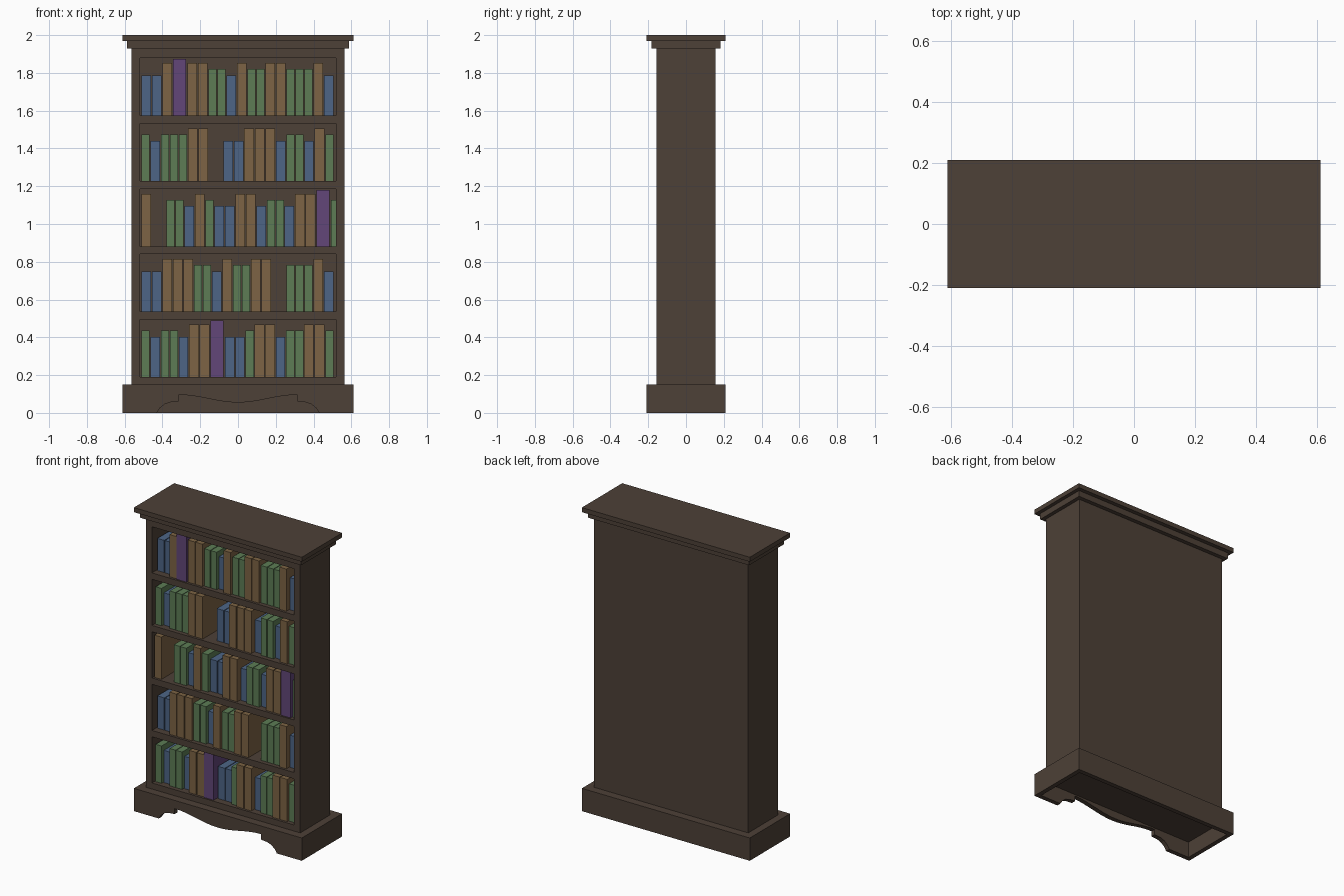
import bpy, bmesh, math

if "Cube" in bpy.data.objects:
    bpy.data.objects.remove(bpy.data.objects["Cube"])


def material(name, rgb):
    m = bpy.data.materials.new(name)
    m.diffuse_color = (*rgb, 1)
    m.use_nodes = True
    m.node_tree.nodes["Principled BSDF"].inputs["Base Color"].default_value = m.diffuse_color
    return m


WOOD = material("dark_wood", (0.075, 0.052, 0.038))


def finish(name, bm, mat):
    bmesh.ops.recalc_face_normals(bm, faces=bm.faces)
    me = bpy.data.meshes.new(name)
    bm.to_mesh(me)
    bm.free()
    ob = bpy.data.objects.new(name, me)
    bpy.context.collection.objects.link(ob)
    if mat:
        me.materials.append(mat)
    return ob


def box(name, x, y, z, mat=WOOD):
    """Box from (min, max) pairs."""
    bm = bmesh.new()
    bmesh.ops.create_cube(bm, size=1)
    for v in bm.verts:
        v.co = [r[0] if c < 0 else r[1] for c, r in zip(v.co, (x, y, z))]
    return finish(name, bm, mat)


def prism(name, pts, y0, y1, mat=WOOD):
    """Extrude an x-z outline from y0 to y1."""
    bm = bmesh.new()
    face = bm.faces.new([bm.verts.new((x, y0, z)) for x, z in pts])
    ext = bmesh.ops.extrude_face_region(bm, geom=[face])
    for g in ext["geom"]:
        if isinstance(g, bmesh.types.BMVert):
            g.co.y = y1
    return finish(name, bm, mat)


def cut(target, cutters):
    for c in cutters:
        mod = target.modifiers.new("cut", "BOOLEAN")
        mod.operation = "DIFFERENCE"
        mod.solver = "EXACT"
        mod.object = c
        bpy.context.view_layer.objects.active = target
        bpy.ops.object.modifier_apply(modifier=mod.name)
        bpy.data.objects.remove(c)


# Shelf compartments
FLOORS = [0.19 + 0.346 * i for i in range(5)]
OPEN_H = 0.304

# Carcass with five open compartments
carcass = box("carcass", (-0.563, 0.563), (-0.156, 0.156), (0.15, 1.93))
cut(carcass, [box("pocket_cutter", (-0.518, 0.518), (-0.3, 0.125), (f, f + OPEN_H), None)
              for f in FLOORS])

# Stepped cornice
box("cornice_lower", (-0.588, 0.588), (-0.183, 0.183), (1.93, 1.97))
box("cornice_top", (-0.612, 0.612), (-0.21, 0.21), (1.97, 2.0))

# Hollow plinth with a scalloped front apron
plinth = box("plinth", (-0.612, 0.612), (-0.21, 0.21), (0, 0.15))
half = [(-0.43, -0.05), (-0.43, 0), (-0.415, 0.024), (-0.39, 0.045), (-0.36, 0.056),
        (-0.315, 0.06), (-0.315, 0.096)]
for i in range(1, 9):
    t = i / 8
    half.append((-0.315 * (1 - t), 0.0755 + 0.0205 * math.cos(math.pi * t)))
outline = half + [(-x, z) for x, z in reversed(half[:-1])]
cut(plinth, [box("hollow_cutter", (-0.582, 0.582), (-0.18, 0.18), (-0.1, 0.105), None),
             prism("apron_cutter", outline, -0.3, -0.1, None)])

# Books: pitch along shelf, width, height, front y, material
KINDS = {
    "b": (0.055, 0.050, 0.212, -0.110, material("blue_cover", (0.074, 0.13, 0.24))),
    "g": (0.0475, 0.043, 0.246, -0.128, material("green_cover", (0.109, 0.202, 0.091))),
    "t": (0.056, 0.051, 0.278, -0.140, material("tan_cover", (0.205, 0.127, 0.058))),
    "p": (0.077, 0.070, 0.299, -0.145, material("purple_cover", (0.122, 0.061, 0.188))),
}
ROWS = [  # bottom to top, "_" is a gap
    "gbggbttpbbgttbggttg",
    "bbtttggbtggtt_gggtb",
    "t_ggbtgbbttbggbttpg",
    "gbgggtt_bbtttbggbtg",
    "bbtpttggbtggttgggtb",
]
for r, (floor, row) in enumerate(zip(FLOORS, ROWS)):
    x = -0.511
    for i, k in enumerate(row):
        if k == "_":
            x += 0.077
            continue
        pitch, w, h, front, mat = KINDS[k]
        box(f"book_{r + 1}_{i + 1}", (x, x + w), (front, 0.115), (floor, floor + h), mat)
        x += pitch
